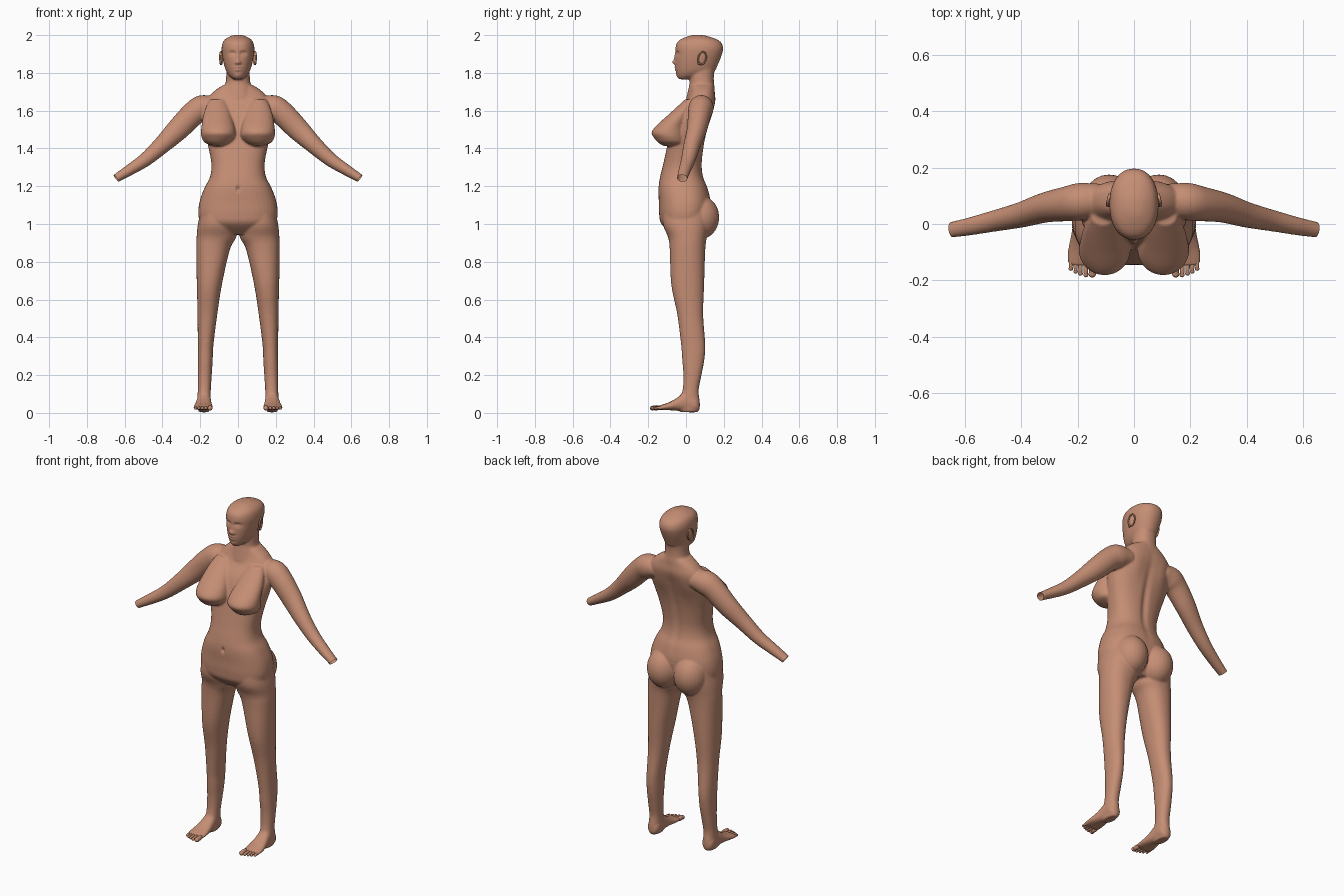
import bpy, bmesh, math
from mathutils import Vector, Matrix

if "Cube" in bpy.data.objects:
    bpy.data.objects.remove(bpy.data.objects["Cube"])

skin = bpy.data.materials.new("warm brown skin")
skin.diffuse_color = (0.56, 0.27, 0.175, 1)
skin.use_nodes = True
skin.node_tree.nodes["Principled BSDF"].inputs["Base Color"].default_value = skin.diffuse_color


def spline(rows, n=5):
    """Catmull-Rom interpolation between rows of numbers."""
    out = []
    for i in range(len(rows) - 1):
        p0, p1 = rows[max(i - 1, 0)], rows[i]
        p2, p3 = rows[i + 1], rows[min(i + 2, len(rows) - 1)]
        for k in range(n):
            t = k / n
            out.append([b + 0.5 * t * (c - a + t * (2*a - 5*b + 4*c - d + t * (3*(b - c) + d - a)))
                        for a, b, c, d in zip(p0, p1, p2, p3)])
    return out + [list(rows[-1])]


def loft(bm, rings, p=2.2, n=40):
    """Closed tube through superellipse rings (centre, half axis, half axis)."""
    loops = []
    for c, u, v in rings:
        loop = []
        for i in range(n):
            a = 2 * math.pi * i / n
            ca, sa = math.cos(a), math.sin(a)
            loop.append(bm.verts.new(c + u * math.copysign(abs(ca) ** (2 / p), ca)
                                     + v * math.copysign(abs(sa) ** (2 / p), sa)))
        loops.append(loop)
    for a, b in zip(loops, loops[1:]):
        for i in range(n):
            bm.faces.new((a[i], a[(i + 1) % n], b[(i + 1) % n], b[i]))
    bm.faces.new(loops[0][::-1])
    bm.faces.new(loops[-1])


def slices(bm, rows, s=1, p=2.2):
    """Horizontal slices: z, x min, x max, y front, y back."""
    loft(bm, [(Vector((s * (a + b) / 2, (f + k) / 2, z)), Vector(((b - a) / 2, 0, 0)),
               Vector((0, (k - f) / 2, 0))) for z, a, b, f, k in spline(rows)], p)


def centred(rows):
    return [(z, -w, w, f, k) for z, w, f, k in rows]


def ball(bm, loc, r, rot=Matrix()):
    bmesh.ops.create_uvsphere(bm, u_segments=24, v_segments=16, radius=1,
                              matrix=Matrix.Translation(loc) @ rot @ Matrix.Diagonal((*r, 1)))


def finish(bm, name):
    bmesh.ops.recalc_face_normals(bm, faces=bm.faces)
    me = bpy.data.meshes.new(name)
    bm.to_mesh(me)
    bm.free()
    for f in me.polygons:
        f.use_smooth = True
    me.materials.append(skin)
    ob = bpy.data.objects.new(name, me)
    bpy.context.collection.objects.link(ob)
    return ob


bm = bmesh.new()
# Torso
slices(bm, centred([(.945, .10, -.07, .08), (1.0, .19, -.13, .11), (1.05, .21, -.142, .125),
                    (1.12, .203, -.144, .13), (1.19, .178, -.146, .115), (1.25, .148, -.137, .092),
                    (1.32, .141, -.12, .085), (1.42, .16, -.098, .096), (1.5, .18, -.08, .113),
                    (1.58, .19, -.05, .135), (1.65, .17, -.002, .155), (1.70, .13, .02, .152),
                    (1.735, .08, .025, .147)]), p=2.4)
# Neck and head
slices(bm, centred([(1.66, .09, 0, .155), (1.72, .076, .014, .152), (1.75, .065, .02, .148),
                    (1.79, .062, .02, .148), (1.83, .06, .03, .155)]))
slices(bm, centred([(1.766, .022, -.036, .03), (1.785, .046, -.046, .09), (1.81, .063, -.053, .15),
                    (1.84, .073, -.056, .167), (1.87, .08, -.057, .18), (1.90, .085, -.056, .191),
                    (1.93, .087, -.056, .197), (1.96, .081, -.048, .187), (1.98, .066, -.024, .158),
                    (1.996, .036, .018, .108), (2.001, .012, .045, .08)]))

for s in (1, -1):
    # Leg
    slices(bm, [(1.10, .03, .19, -.12, .12), (1.0, .01, .212, -.122, .12), (.93, .010, .219, -.095, .11),
                (.865, .043, .221, -.086, .102), (.68, .085, .218, -.078, .096),
                (.52, .11, .214, -.046, .091), (.36, .13, .213, -.026, .102),
                (.28, .134, .213, -.02, .097), (.2, .139, .213, -.014, .082),
                (.12, .144, .213, -.018, .067), (.06, .145, .215, -.04, .073),
                (.02, .15, .212, -.04, .072), (.004, .155, .207, -.03, .062)], s)
    # Foot, lofted from heel to ball
    foot = [(.07, .18, .02, .015, .06), (.05, .18, .035, .003, .09), (0, .18, .037, .004, .112),
            (-.05, .182, .043, .012, .078), (-.09, .184, .05, .014, .056),
            (-.13, .184, .052, .015, .042), (-.148, .184, .045, .02, .036)]
    loft(bm, [(Vector((s * x, y, (a + b) / 2)), Vector((w, 0, 0)), Vector((0, 0, (b - a) / 2)))
              for y, x, w, a, b in spline(foot)])
    # Buttock
    ball(bm, (s * .088, .075, 1.035), (.095, .101, .115))
    # Breast
    slices(bm, [(1.412, .08, .125, -.115, 0), (1.43, .04, .175, -.147, 0), (1.46, .016, .193, -.172, 0),
                (1.485, .013, .196, -.182, 0), (1.52, .02, .193, -.158, 0), (1.57, .035, .185, -.103, .02),
                (1.62, .05, .17, -.048, .04), (1.66, .07, .15, -.005, .06)], s, p=2)
    # Arm
    arm = spline([(.12, .085, 1.625, .05, .055), (.185, .08, 1.615, .068, .066),
                  (.235, .072, 1.585, .065, .062), (.316, .058, 1.503, .06, .053),
                  (.402, .032, 1.419, .047, .045), (.49, .012, 1.341, .037, .038),
                  (.58, -.008, 1.282, .029, .032), (.645, -.02, 1.242, .023, .028),
                  (.69, -.028, 1.212, .022, .027)])
    pts = [Vector((s * r[0], r[1], r[2])) for r in arm]
    rings = []
    for i, r in enumerate(arm):
        t = (pts[min(i + 1, len(pts) - 1)] - pts[max(i - 1, 0)]).normalized()
        up = t.cross(Vector((0, 1, 0))).normalized()
        rings.append((pts[i], up * r[3], up.cross(t) * r[4]))
    loft(bm, rings, p=2)

# Fuse all parts into one smooth skin
rough = finish(bm, "rough body")
m = rough.modifiers.new("fuse", 'REMESH')
m.mode, m.voxel_size = 'VOXEL', 0.0052
m = rough.modifiers.new("soften", 'SMOOTH')
m.factor, m.iterations = 0.5, 10
dg = bpy.context.evaluated_depsgraph_get()
fused = bpy.data.meshes.new_from_object(rough.evaluated_get(dg))
bm = bmesh.new()
bm.from_mesh(fused)
bpy.data.objects.remove(rough)
bm.normal_update()

# Sculpted details: |x|, z, spread x, spread z, push along y
front = [(.028, 1.903, .013, .008, .011), (.028, 1.899, .008, .004, -.005),   # eyes
         (0, 1.885, .006, .018, -.006), (0, 1.857, .009, .009, -.014),        # nose
         (.011, 1.852, .005, .005, -.005),
         (0, 1.830, .015, .004, -.006), (0, 1.815, .013, .004, -.006),        # lips
         (0, 1.785, .015, .01, -.005),                                        # chin
         (0, 1.185, .006, .010, .012)]                                        # navel
back = [(0, 1.40, .014, .13, -.010), (.09, 1.58, .035, .05, .008)]            # spine, blades
moves = []
for v in bm.verts:
    rows = front if v.normal.y < 0 else back
    if abs(v.co.x) > .2 or v.co.z < 1.1:
        continue
    w = min(1, abs(v.normal.y) * 1.5)
    dy = sum(d * math.exp(-((abs(v.co.x) - x) / a) ** 2 / 2 - ((v.co.z - z) / b) ** 2 / 2)
             for x, z, a, b, d in rows)
    moves.append((v, dy * w))
for v, dy in moves:
    v.co.y += dy

# Open cut at the wrists
for s in (1, -1):
    faces = [f for f in bm.faces if f.calc_center_median().x * s > .55]
    geom = set(faces)
    for f in faces:
        geom.update(f.verts)
        geom.update(f.edges)
    bmesh.ops.bisect_plane(bm, geom=list(geom), dist=1e-6, plane_co=(s * .645, -.02, 1.242),
                           plane_no=(s * .8, -.14, -.58), clear_outer=True)
finish(bm, "body")

# Toes
bm = bmesh.new()
for s in (1, -1):
    for x, tip, r in ((.148, -.19, .0125), (.171, -.189, .0085), (.19, -.183, .008),
                      (.207, -.176, .0075), (.224, -.166, .0075)):
        ball(bm, (s * x, tip + .032, .027), (r, .032, r + .001))
        ball(bm, (s * x, tip + r, .025), (r * 1.05, r, r))
finish(bm, "toes")

# Ears: a bowl with a raised rim
bm = bmesh.new()
for s in (1, -1):
    tilt = Matrix.Rotation(-.2, 4, 'X') @ Matrix.Rotation(s * .25, 4, 'Z')
    base = Matrix.Translation((s * .086, .085, 1.878)) @ tilt
    ball(bm, base @ Vector((0, 0, 0)), (.005, .02, .033), tilt)
    ball(bm, base @ Vector((0, -.012, -.03)), (.005, .008, .01), tilt)
    n, k = 28, 8
    grid = [[bm.verts.new(base @ Vector((s * .004 + .005 * math.sin(b),
             (.021 + .004 * math.cos(b)) * math.cos(a), (.034 + .004 * math.cos(b)) * math.sin(a))))
             for b in (2 * math.pi * j / k for j in range(k))]
            for a in (2 * math.pi * i / n for i in range(n))]
    for i in range(n):
        for j in range(k):
            i2, j2 = (i + 1) % n, (j + 1) % k
            bm.faces.new((grid[i][j], grid[i2][j], grid[i2][j2], grid[i][j2]))
finish(bm, "ears")
